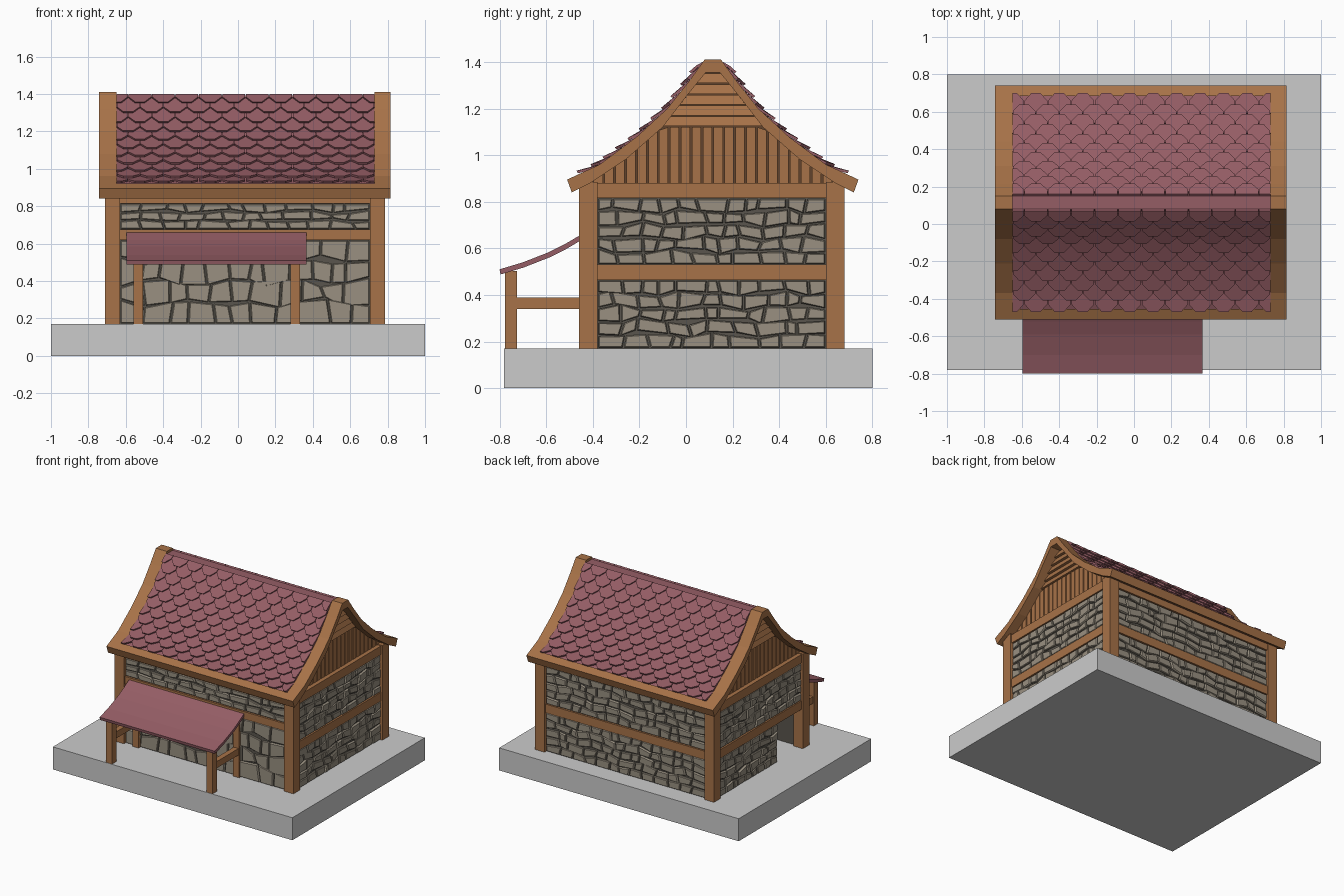
import bpy, bmesh, math, random
from mathutils import Vector

if "Cube" in bpy.data.objects:
    bpy.data.objects.remove(bpy.data.objects["Cube"])

random.seed(4)


def material(name, r, g, b):
    m = bpy.data.materials.new(name)
    m.diffuse_color = (r, g, b, 1)
    m.use_nodes = True
    m.node_tree.nodes["Principled BSDF"].inputs["Base Color"].default_value = m.diffuse_color
    return m


WOOD = material("wood", 0.39, 0.17, 0.065)
DARK = material("dark_wood", 0.12, 0.055, 0.025)
STONE = material("stone", 0.32, 0.28, 0.22)
MORTAR = material("mortar", 0.10, 0.09, 0.075)
ROOF = material("roof_red", 0.30, 0.11, 0.13)


def finish(name, bm, mat=None):
    bmesh.ops.recalc_face_normals(bm, faces=bm.faces)
    me = bpy.data.meshes.new(name)
    bm.to_mesh(me)
    bm.free()
    ob = bpy.data.objects.new(name, me)
    bpy.context.collection.objects.link(ob)
    if mat:
        me.materials.append(mat)


def loft(bm, ring_a, ring_b):
    """Closed solid between two matching rings."""
    a = [bm.verts.new(p) for p in ring_a]
    b = [bm.verts.new(p) for p in ring_b]
    bm.faces.new(a)
    bm.faces.new(b[::-1])
    for i in range(len(a)):
        j = (i + 1) % len(a)
        bm.faces.new((a[i], b[i], b[j], a[j]))


def extrude_x(bm, profile, x0, x1):
    loft(bm, [(x0, y, z) for y, z in profile], [(x1, y, z) for y, z in profile])


def boxes(name, mat, *dims):
    bm = bmesh.new()
    for x0, x1, y0, y1, z0, z1 in dims:
        extrude_x(bm, [(y0, z0), (y1, z0), (y1, z1), (y0, z1)], x0, x1)
    finish(name, bm, mat)


def lerp(table, t):
    """Piecewise linear lookup in a list of (t, value) sorted by t."""
    if t <= table[0][0]:
        return table[0][1]
    for (a, va), (b, vb) in zip(table, table[1:]):
        if t <= b:
            return va + (vb - va) * (t - a) / (b - a)
    return table[-1][1]


# Base slab
boxes("base", None, (-1, 1, -0.78, 0.80, 0, 0.17))

# Timber frame
boxes("corner_posts", WOOD, *[(x, x + 0.08, y, y + 0.08, 0.17, 0.885)
                              for x in (-0.71, 0.705) for y in (-0.46, 0.60)])


def ring_beam(name, z0, z1, sides):
    d = {"front": (-0.64, 0.71, -0.45, -0.40), "back": (-0.64, 0.71, 0.62, 0.67),
         "left": (-0.70, -0.65, -0.39, 0.61), "right": (0.725, 0.775, -0.39, 0.61)}
    boxes(name, WOOD, *[d[s] + (z0, z1) for s in sides])


ring_beam("top_beams", 0.815, 0.88, ("front", "back", "left", "right"))
ring_beam("middle_beams", 0.465, 0.53, ("back", "left", "right"))
ring_beam("front_middle_beam", 0.62, 0.675, ("front",))

# Mortar walls, the left one with a doorway next to the front post
boxes("walls", MORTAR,
      (-0.64, 0.71, -0.435, -0.40, 0.17, 0.85), (-0.64, 0.71, 0.62, 0.655, 0.17, 0.85),
      (0.725, 0.76, -0.39, 0.61, 0.17, 0.85), (-0.685, -0.65, -0.39, 0.61, 0.49, 0.85),
      (-0.685, -0.65, -0.10, 0.61, 0.17, 0.49))

PLACE = {"front": lambda u, z, d: (u, -0.435 - d, z), "back": lambda u, z, d: (u, 0.655 + d, z),
         "right": lambda u, z, d: (0.76 + d, u, z), "left": lambda u, z, d: (-0.685 - d, u, z)}


def stones(side, u0, u1, z0, z1, rows, width):
    """Irregular courses of chamfered stones on one wall panel."""
    bm = bmesh.new()
    place, h = PLACE[side], (z1 - z0) / rows
    ph = [random.uniform(0, 6.28) for _ in range(rows + 1)]

    def line(i, u):
        wave = 0 if i in (0, rows) else 0.13 * h * (math.sin(17 * u + ph[i]) + math.sin(41 * u + 2 * ph[i]))
        return z0 + i * h + wave

    for i in range(rows):
        n = max(2, round((u1 - u0) / width) + random.choice((-1, 0, 1)))
        step = (u1 - u0) / n
        cuts = [(u0, u0)]
        for k in range(1, n):
            c = u0 + step * (k + random.uniform(-0.28, 0.28))
            lean = random.uniform(-0.08, 0.08) * step
            cuts.append((c + lean, c - lean))
        cuts.append((u1, u1))
        for (la, lb), (ra, rb) in zip(cuts, cuts[1:]):
            rings, depth = [], random.uniform(0.010, 0.016)
            for g, d in ((0.004, -0.002), (0.004, depth * 0.6), (0.008, depth)):
                quad = [(la + g, line(i, la) + g), (ra - g, line(i, ra) + g),
                        (rb - g, line(i + 1, rb) - g), (lb + g, line(i + 1, lb) - g)]
                rings.append([bm.verts.new(place(u, z, d)) for u, z in quad])
            bm.faces.new(rings[0])
            bm.faces.new(rings[2])
            for p, q in zip(rings, rings[1:]):
                for k in range(4):
                    m = (k + 1) % 4
                    bm.faces.new((p[k], p[m], q[m], q[k]))
    finish(side + "_stones", bm, STONE)


stones("front", -0.63, 0.705, 0.17, 0.62, 4, 0.12)
stones("front", -0.63, 0.705, 0.675, 0.815, 3, 0.12)
stones("back", -0.63, 0.705, 0.17, 0.465, 5, 0.095)
stones("back", -0.63, 0.705, 0.53, 0.815, 5, 0.095)
stones("right", -0.38, 0.60, 0.17, 0.465, 5, 0.09)
stones("right", -0.38, 0.60, 0.53, 0.815, 5, 0.09)
stones("left", -0.10, 0.60, 0.17, 0.465, 5, 0.09)
stones("left", -0.38, 0.60, 0.53, 0.815, 5, 0.09)

# Roof half profiles, measured outwards from the ridge line
RIDGE = 0.115
OUT = [(0.035, 1.41), (0.10, 1.32), (0.195, 1.20), (0.325, 1.08), (0.485, 0.96), (0.625, 0.895)]
IN = [(0.03, 1.355), (0.115, 1.25), (0.215, 1.12), (0.375, 0.98), (0.525, 0.88), (0.605, 0.84)]
EAVE = 0.57
X0, X1 = -0.65, 0.73


def both(half):
    """Mirror a half line (ridge to eave) into a full line."""
    return [(RIDGE - d, z) for d, z in half[::-1]] + [(RIDGE + d, z) for d, z in half]


# Curved barge boards on both gable ends
bm = bmesh.new()
for a, b in ((-0.742, X0), (X1, 0.815)):
    extrude_x(bm, both(OUT) + both(IN)[::-1], a, b)
finish("barge_boards", bm, WOOD)

# Eave boards
bm = bmesh.new()
for s in (-1, 1):
    prof = [(EAVE, lerp(OUT, EAVE)), OUT[-1], IN[-1], (EAVE, lerp(IN, EAVE))]
    extrude_x(bm, [(RIDGE + s * d, z) for d, z in prof], X0, X1)
finish("eave_boards", bm, WOOD)

# Roof deck
bm = bmesh.new()
top = [(d, z - 0.018) for d, z in OUT[:-1] + [(EAVE, lerp(OUT, EAVE))]]
low = IN[:-1] + [(EAVE, lerp(IN, EAVE))]
extrude_x(bm, both(top) + both(low)[::-1], X0, X1)
finish("roof_deck", bm, ROOF)

# Overlapping pointed shingles following the curved slope
arc = [0]
for p, q in zip(top, top[1:]):
    arc.append(arc[-1] + math.dist(p, q))
D_AT = [(s, p[0]) for s, p in zip(arc, top)]
Z_AT = [(s, p[1]) for s, p in zip(arc, top)]


def on_slope(side, x, s, lift):
    s = max(0, s)
    a, b = max(0, s - 0.03), min(arc[-1], s + 0.03)
    t = Vector((lerp(D_AT, b) - lerp(D_AT, a), lerp(Z_AT, b) - lerp(Z_AT, a))).normalized()
    d, z = lerp(D_AT, s) - t.y * lift, lerp(Z_AT, s) + t.x * lift
    return (min(X1, max(X0, x)), RIDGE + side * d, z)


bm = bmesh.new()
ROWS, COLS = 11, 11
w = (X1 - X0) / COLS
for side in (-1, 1):
    for k in range(ROWS):
        tip = (k + 1) * arc[-1] / ROWS
        for j in range(COLS + 1 - k % 2):
            c = X0 + w * (j + 0.5 * (k % 2))
            outline = [(-0.485, 0.11, 0), (-0.485, 0.04, 0.013), (-0.2, 0, 0.022),
                       (0.2, 0, 0.022), (0.485, 0.04, 0.013), (0.485, 0.11, 0)]
            loft(bm, [on_slope(side, c + u * w, tip - s, l) for u, s, l in outline],
                 [on_slope(side, c + u * w, tip - s, l + 0.012) for u, s, l in outline])
finish("roof_shingles", bm, ROOF)

# Gable walls: dark backing, upright planks below, clapboards above
DY_AT = [(z, d) for d, z in IN[::-1]]
back, planks = bmesh.new(), bmesh.new()
N, SPLIT, FOOT = 22, 1.12, 0.88
for x, s in ((-0.655, -1), (0.73, 1)):
    extrude_x(back, both(IN[:5]), x - s * 0.025, x)
    step = 1.03 / N
    for i in range(N):
        a = -0.515 + i * step + 0.004
        b = a + step - 0.008
        prof = [(a, FOOT), (b, FOOT), (b, min(SPLIT, lerp(IN, abs(b)))), (a, min(SPLIT, lerp(IN, abs(a))))]
        extrude_x(planks, [(RIDGE + d, z) for d, z in prof], x - s * 0.005, x + s * 0.014)
    h = (1.35 - SPLIT) / 5
    for i in range(5):
        za, zb = SPLIT + i * h + 0.005, SPLIT + (i + 1) * h
        da, db = lerp(DY_AT, za), lerp(DY_AT, zb)
        prof = [(-da, za, 0.024), (da, za, 0.024), (db, zb, 0.008), (-db, zb, 0.008)]
        loft(planks, [(x - s * 0.005, RIDGE + d, z) for d, z, _ in prof],
             [(x + s * e, RIDGE + d, z) for d, z, e in prof])
finish("gable_backing", back, DARK)
finish("gable_planks", planks, WOOD)

# Curved awning with posts and struts
curve = [(-0.80, 0.51), (-0.70, 0.54), (-0.59, 0.583), (-0.52, 0.618), (-0.44, 0.665)]
bm = bmesh.new()
extrude_x(bm, curve + [(y + 0.004, z - 0.022) for y, z in curve[::-1]], -0.595, 0.365)
finish("awning_roof", bm, ROOF)
for name, x in (("left", -0.56), ("right", 0.28)):
    boxes(name + "_awning_frame", WOOD,
          (x, x + 0.052, -0.777, -0.725, 0.17, 0.503),
          (x, x + 0.052, -0.46, -0.41, 0.17, 0.63),
          (x + 0.006, x + 0.046, -0.73, -0.455, 0.34, 0.39))
